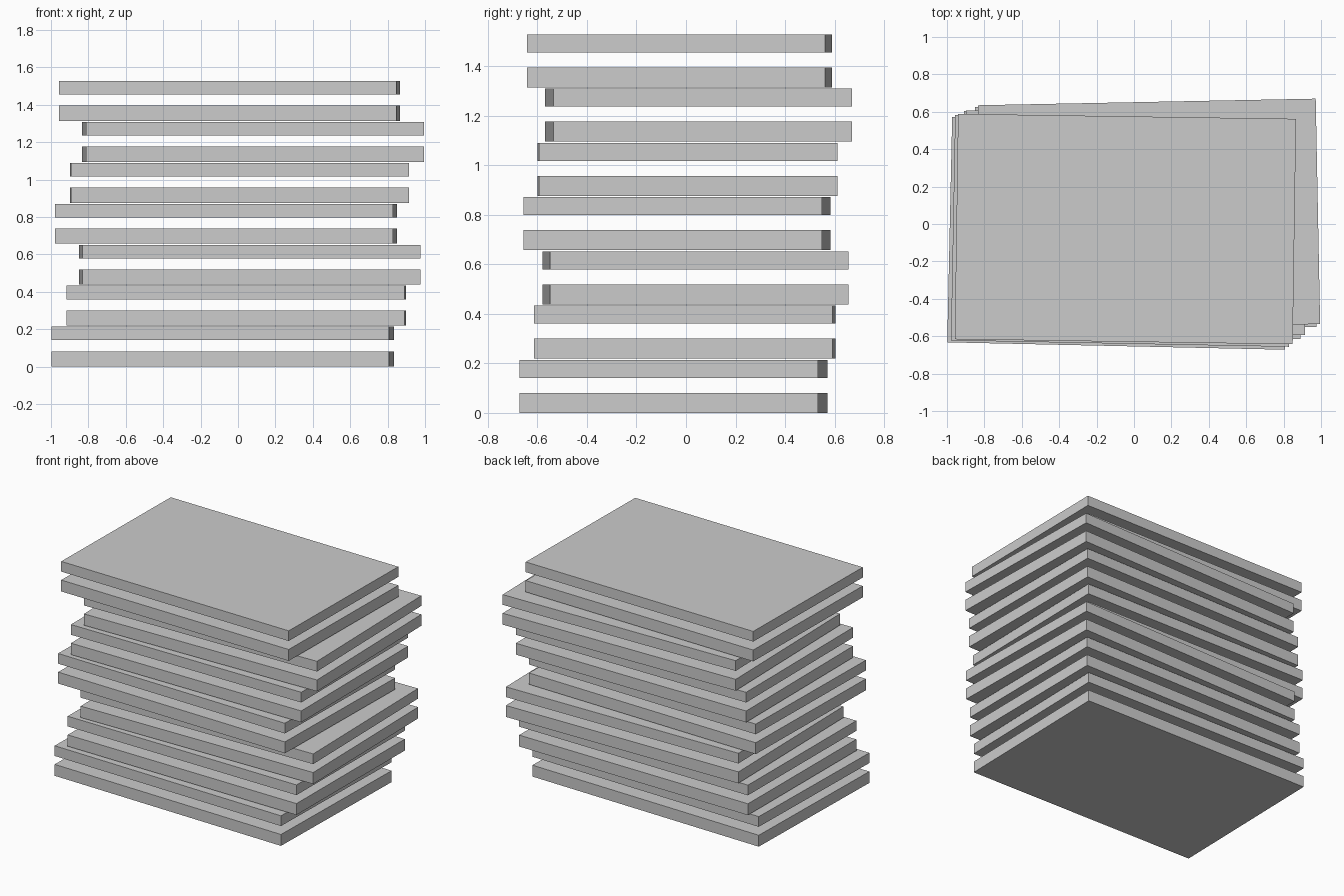
import bpy
from math import radians

if "Cube" in bpy.data.objects:
    bpy.data.objects.remove(bpy.data.objects["Cube"])

WIDTH, DEPTH = 1.807, 1.205
LOWER, UPPER_START, UPPER_END, STEP = 0.081, 0.141, 0.2135, 0.219

# Centre x, centre y and twist in degrees of each pair of slabs, bottom to top
PAIRS = [
    (-0.082, -0.050, -1.25),
    (-0.010, -0.005, -0.40),
    (0.063, 0.038, 0.93),
    (-0.064, -0.037, -1.08),
    (0.008, 0.006, 0.15),
    (0.080, 0.050, 1.12),
    (-0.046, -0.027, -0.85),
]


def slab(name, x, y, z0, z1, twist):
    bpy.ops.mesh.primitive_cube_add(size=1, location=(x, y, (z0 + z1) / 2),
                                    rotation=(0, 0, radians(twist)))
    ob = bpy.context.object
    ob.name = name
    ob.scale = (WIDTH, DEPTH, z1 - z0)


# Stack of paired slabs, each pair shifted and turned slightly
for i, (x, y, twist) in enumerate(PAIRS):
    z = i * STEP
    slab(f"lower_slab_{i + 1}", x, y, z, z + LOWER, twist)
    slab(f"upper_slab_{i + 1}", x, y, z + UPPER_START, z + UPPER_END, twist)
